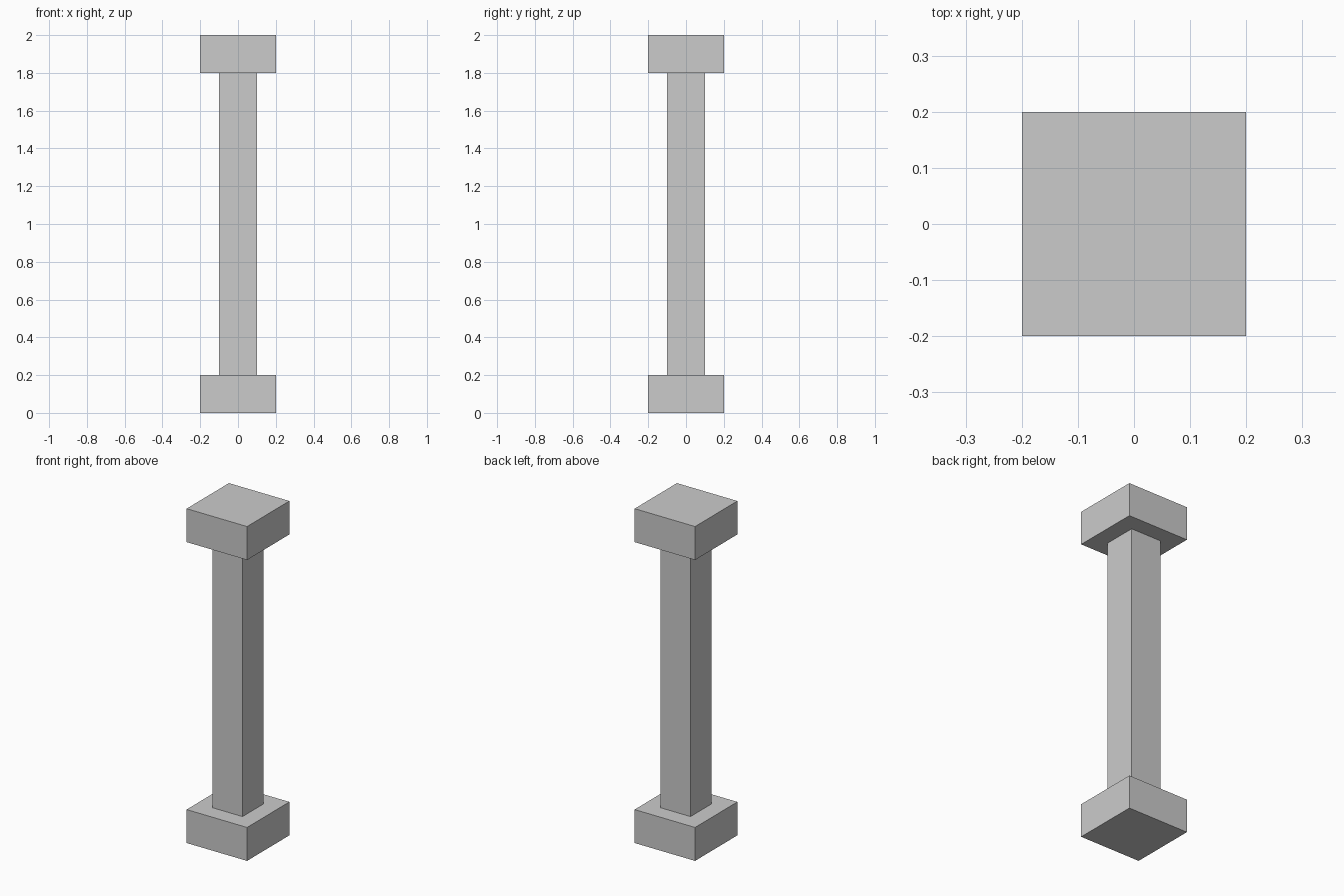
import bpy

if "Cube" in bpy.data.objects:
    bpy.data.objects.remove(bpy.data.objects["Cube"])

FOOT = 0.4      # width of base and capital
SHAFT = 0.2     # width of shaft
BLOCK = 0.2     # height of base and capital
HEIGHT = 2.0


def add_block(name, width, z_min, z_max):
    """Square block centred on the z axis, between two heights."""
    bpy.ops.mesh.primitive_cube_add(size=1, location=(0, 0, (z_min + z_max) / 2))
    obj = bpy.context.object
    obj.name = name
    obj.scale = (width, width, z_max - z_min)
    bpy.ops.object.transform_apply(location=False, rotation=False, scale=True)
    return obj


# Square pillar: base, shaft and capital stacked
add_block("base", FOOT, 0, BLOCK)
add_block("shaft", SHAFT, BLOCK, HEIGHT - BLOCK)
add_block("capital", FOOT, HEIGHT - BLOCK, HEIGHT)
